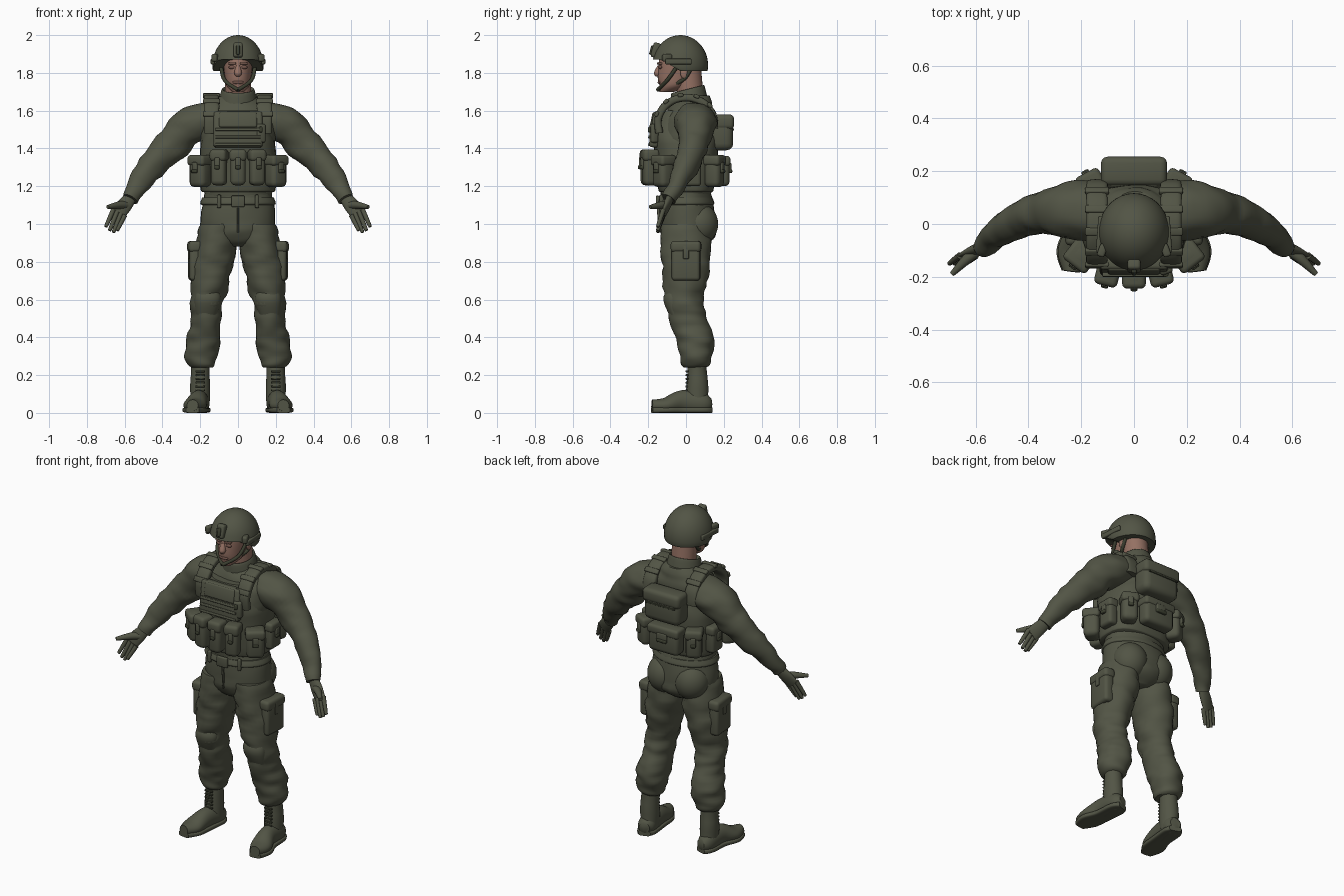
import bpy, bmesh, math
from mathutils import Vector, Matrix, noise

default_cube = bpy.data.objects.get("Cube")
if default_cube:
    bpy.data.objects.remove(default_cube)

X, Y, Z = Vector((1, 0, 0)), Vector((0, 1, 0)), Vector((0, 0, 1))


def material(name, color):
    mat = bpy.data.materials.new(name)
    mat.use_nodes = True
    mat.diffuse_color = (*color, 1)
    shader = mat.node_tree.nodes["Principled BSDF"]
    shader.inputs["Base Color"].default_value = (*color, 1)
    shader.inputs["Roughness"].default_value = .9
    return mat


olive = material("olive_cloth", (.085, .09, .06))
dark = material("dark_olive", (.045, .05, .03))
skin = material("skin", (.3, .165, .125))
lip_color = material("dark_skin", (.17, .09, .07))


def finish(name, bm, mat, mirror):
    bmesh.ops.recalc_face_normals(bm, faces=bm.faces[:])
    for face in bm.faces:
        face.smooth = True
    mesh = bpy.data.meshes.new(name)
    bm.to_mesh(mesh)
    bm.free()
    mesh.set_sharp_from_angle(angle=math.radians(50))
    mesh.materials.append(mat)
    obj = bpy.data.objects.new(name, mesh)
    bpy.context.collection.objects.link(obj)
    if mirror:
        obj.modifiers.new("Mirror", 'MIRROR')


def spline(before, start, end, after, t):
    return [q + (r - p) * t / 2 + (2*p - 5*q + 4*r - s) * t**2 / 2 + (3*q - p - 3*r + s) * t**3 / 2
            for p, q, r, s in zip(before, start, end, after)]


def loft(name, rings, mat=olive, mirror=False, ref=Y, flat=False, sides=28,
         power=2, folds=0, warp=None, steps=5):
    """Skin smooth rings given as (x, y, z, radius_u, radius_v)."""
    padded = [rings[0], *rings, rings[-1]]
    dense = [spline(*padded[i:i + 4], k / steps)
             for i in range(len(rings) - 1) for k in range(steps)] + [rings[-1]]
    points = [Vector(ring[:3]) for ring in dense]
    bm, loops = bmesh.new(), []
    for i, ring in enumerate(dense):
        ahead, behind = points[min(i + 1, len(points) - 1)], points[max(i - 1, 0)]
        along = Z if flat else (ahead - behind).normalized()
        u = ref.cross(along).normalized()
        v = along.cross(u)
        loop = []
        for k in range(sides):
            angle = math.tau * k / sides
            c, s = math.cos(angle), math.sin(angle)
            arm = (u * math.copysign(abs(c) ** (2 / power), c) * ring[3]
                   + v * math.copysign(abs(s) ** (2 / power), s) * ring[4])
            co = points[i] + arm
            if folds:
                co += arm.normalized() * folds * noise.noise(Vector((co.x * 9, co.y * 9, co.z * 20)))
            loop.append(bm.verts.new(warp(co) if warp else co))
        loops.append(loop)
    for lower, upper in zip(loops, loops[1:]):
        for k in range(sides):
            n = (k + 1) % sides
            bm.faces.new((lower[k], lower[n], upper[n], upper[k]))
    bm.faces.new(loops[0])
    bm.faces.new(loops[-1])
    finish(name, bm, mat, mirror)


def box(name, at, size, mat=olive, mirror=False, turn=0, tilt=0):
    bm = bmesh.new()
    spin = Matrix.Rotation(math.radians(turn), 4, 'Z') @ Matrix.Rotation(math.radians(tilt), 4, 'X')
    place = Matrix.Translation(at) @ spin @ Matrix.Diagonal((*size, 1))
    bmesh.ops.create_cube(bm, size=1, matrix=place)
    bmesh.ops.bevel(bm, geom=bm.edges[:], offset=min(size) * .3, offset_type='OFFSET',
                    segments=3, profile=.5, affect='EDGES', clamp_overlap=True)
    finish(name, bm, mat, mirror)


def blob(name, at, size, mat=olive, mirror=False, warp=None):
    bm = bmesh.new()
    place = Matrix.Translation(at) @ Matrix.Diagonal((*size, 1))
    bmesh.ops.create_uvsphere(bm, u_segments=36, v_segments=24, radius=1, matrix=place)
    if warp:
        for vert in bm.verts:
            vert.co = warp(vert.co)
    finish(name, bm, mat, mirror)


def pouch(name, at, size, turn=0, mirror=False):
    """Rounded pouch with a flap and a buckle; its outer face is local -y."""
    at, (width, depth, height) = Vector(at), size
    out = Matrix.Rotation(math.radians(turn), 3, 'Z') @ -Y
    front = at + out * depth / 2
    box(name, at, size, olive, mirror, turn)
    box(name + "_flap", at + Z * height / 3, (width + .01, depth + .01, height / 3), olive, mirror, turn)
    box(name + "_tab", front + Z * height / 9, (width / 3, .02, height / 3), olive, mirror, turn)
    box(name + "_buckle", front, (width / 3, .03, .02), dark, mirror, turn)


# Head and neck
loft("neck", [(0, .03, 1.6, .07, .07), (0, .01, 1.82, .07, .07)], skin, flat=True)
loft("head", [(0, -.1, 1.7, .03, .04), (0, -.07, 1.73, .06, .07), (0, -.05, 1.78, .07, .1),
              (0, -.03, 1.88, .08, .11), (0, -.03, 1.93, .06, .08)], skin, flat=True)
loft("nose", [(0, -.14, 1.84, .01, .01), (0, -.15, 1.8, .02, .02), (0, -.15, 1.78, .01, .01)], skin, flat=True)
blob("ear", (.08, -.01, 1.8), (.01, .02, .03), skin, True)
blob("lip", (0, -.14, 1.75), (.03, .01, .01), lip_color)
blob("eye", (.03, -.135, 1.83), (.02, .01, .01), lip_color, True)
box("brow", (.03, -.14, 1.85), (.04, .02, .01), skin, True, turn=14)


# Helmet with its rim raised over the face
def helmet_rim(co):
    front = min(max(-co.y * 10 - .3, 0), 1)
    co.z = max(co.z, 1.81 + .06 * front)
    return co


blob("helmet", (0, -.03, 1.84), (.135, .147, .16), warp=helmet_rim)
box("helmet_mount", (0, -.16, 1.92), (.05, .04, .08), tilt=-15)
box("mount_clip", (0, -.18, 1.92), (.02, .02, .05), dark, tilt=-15)
box("helmet_rail", (.13, -.04, 1.86), (.02, .14, .03), mirror=True, turn=4)
box("rail_block", (.12, -.1, 1.88), (.03, .05, .04), mirror=True, turn=20)
chin = (0, -.15, 1.71, .01, .01)
for name, anchor in (("chin_strap", (.09, -.05, 1.83, .01, .01)), ("rear_strap", (.08, .03, 1.83, .01, .01))):
    cheek = (.07, anchor[1] - .05, 1.76, .01, .01)
    loft(name, [anchor, cheek, chin], dark, True, ref=X, sides=10)

# Jacket, collar and sleeves
loft("jacket", [(0, 0, 1.13, .18, .13), (0, 0, 1.35, .19, .15), (0, 0, 1.5, .2, .15), (0, .02, 1.58, .2, .13),
                (0, .03, 1.64, .14, .11), (0, .03, 1.68, .09, .09)], flat=True, folds=.01)


def collar_slope(co):
    co.z += co.y / 4
    return co


loft("collar", [(0, .02, 1.61, .11, .1), (0, .01, 1.7, .09, .09), (0, .01, 1.71, .08, .08),
                (0, .01, 1.69, .07, .07)], flat=True, warp=collar_slope)
loft("sleeve", [(.12, .04, 1.55, .08, .1), (.2, .05, 1.54, .1, .11), (.28, .05, 1.5, .1, .1),
                (.34, .04, 1.43, .09, .08), (.42, .02, 1.35, .08, .07), (.52, -.04, 1.22, .06, .05),
                (.57, -.09, 1.13, .04, .04)], mirror=True, folds=.012)

# Gloved hands
loft("palm", [(.56, -.08, 1.15, .03, .02), (.6, -.1, 1.1, .04, .02), (.64, -.12, 1.05, .04, .01)], mirror=True)
for finger, offset, reach in (("index", .03, 0), ("middle", .01, .01), ("ring", -.01, .01), ("little", -.03, -.01)):
    fan = Vector((offset, 0, offset / 2))
    base = Vector((.63, -.12, 1.06)) + fan
    tip = Vector((.67, -.15, .97 - reach)) + fan
    loft(finger + "_finger", [(*base, .013, .013), (*base.lerp(tip, .9), .01, .01), (*tip, .005, .005)],
         mirror=True, sides=12)
loft("thumb", [(.59, -.1, 1.1, .02, .02), (.63, -.13, 1.1, .02, .02), (.69, -.19, 1.09, .01, .01)],
     mirror=True, sides=14)

# Armoured vest
loft("vest", [(0, 0, 1.17, .19, .14), (0, 0, 1.2, .2, .15), (0, 0, 1.4, .2, .17), (0, -.01, 1.49, .17, .17),
              (0, 0, 1.6, .13, .14)], flat=True, power=2.7, folds=.004)
box("chest_panel", (0, -.16, 1.5), (.26, .05, .19), tilt=-8)
box("chest_flap", (0, -.17, 1.55), (.2, .03, .08), tilt=-12)
for row in range(3):
    box("webbing", (0, -.19, 1.42 + row * .04), (.24, .02, .015), tilt=-8)
box("radio_pouch", (.12, -.17, 1.48), (.05, .04, .1), turn=18)
box("radio_clip", (.12, -.19, 1.5), (.02, .02, .03), dark, turn=18)


# Padded straps arching over the shoulders
def over_shoulder(degrees, lift):
    angle = math.radians(degrees)
    return .14, -(.15 + lift) * math.cos(angle), 1.53 + (.14 + lift) * math.sin(angle)


loft("shoulder_strap", [(*over_shoulder(angle, 0), .02, .04) for angle in range(-20, 200, 30)],
     mirror=True, ref=X, power=3.5, folds=.004)
for angle in range(20, 170, 30):
    box("strap_band", over_shoulder(angle, .015), (.09, .03, .02), mirror=True, tilt=90 - angle)

# Pouches around the vest
pouch("front_pouch", (0, -.2, 1.3), (.08, .08, .19))
pouch("magazine_pouch", (.1, -.19, 1.3), (.08, .08, .19), 14, True)
pouch("side_pouch", (.2, -.12, 1.28), (.1, .09, .17), 38, True)
pouch("hip_pouch", (.21, .03, 1.28), (.1, .06, .16), 90, True)
pouch("rear_side_pouch", (.16, .15, 1.28), (.09, .09, .17), 152, True)
pouch("rear_pouch", (0, .19, 1.28), (.2, .08, .16), 180)

# Small backpack
box("backpack", (0, .19, 1.48), (.24, .12, .18))
box("backpack_lid", (0, .2, 1.54), (.25, .11, .08))
box("backpack_seam", (0, .25, 1.5), (.2, .01, .01), dark)

# Trousers
loft("trouser_seat", [(0, .01, .88, .07, .08), (0, .01, .92, .16, .13), (0, .01, 1, .2, .15),
                      (0, 0, 1.17, .18, .13)], flat=True, folds=.01)
loft("trouser_leg", [(.1, 0, 1, .1, .13), (.13, 0, .8, .11, .13), (.16, -.01, .6, .09, .1),
                     (.17, .01, .5, .08, .1), (.18, .05, .38, .09, .1), (.19, .05, .27, .08, .08),
                     (.19, .05, .24, .06, .06)], mirror=True, flat=True, folds=.016, steps=8)
blob("buttock", (.09, .07, 1), (.1, .1, .11), mirror=True)
loft("knee_pad", [(.16, -.06, .67, .05, .03), (.16, -.07, .6, .07, .05), (.17, -.05, .5, .05, .03)],
     mirror=True, flat=True)
box("cargo_pocket", (.23, 0, .8), (.06, .15, .2), mirror=True, turn=-4)
box("cargo_flap", (.23, 0, .88), (.07, .16, .06), mirror=True, turn=-4)
box("cargo_strap", (.26, 0, .85), (.01, .03, .07), mirror=True)
box("fly_seam", (0, -.14, 1.02), (.01, .02, .13), tilt=4)

# Belt
loft("belt", [(0, 0, 1.1, .19, .14), (0, 0, 1.11, .2, .15), (0, 0, 1.14, .19, .14)], flat=True)
box("belt_buckle", (0, -.15, 1.12), (.07, .02, .06))
box("belt_loop", (.1, -.13, 1.12), (.02, .02, .07), mirror=True, turn=18)


# Boots, flattened where they meet the ground
def ground(co):
    co.z = max(co.z, 0)
    return co


foot = [(.19, .13, .05, .03, .03), (.2, .09, .05, .05, .06), (.21, -.02, .06, .05, .06),
        (.23, -.11, .04, .06, .04), (.24, -.18, .04, .03, .03)]
loft("boot_shaft", [(.2, .06, .27, .05, .05), (.2, .06, .04, .05, .06)], mirror=True, flat=True, folds=.006)
loft("boot_foot", foot, mirror=True, ref=Z, warp=ground)
loft("boot_sole", [(x, y, .015, width + .005, .015) for x, y, z, width, height in foot],
     mirror=True, ref=Z, power=4, warp=ground)
for row in range(6):
    box("boot_lace", (.2, .005, .12 + row * .02), (.05, .015, .01), dark, True)
